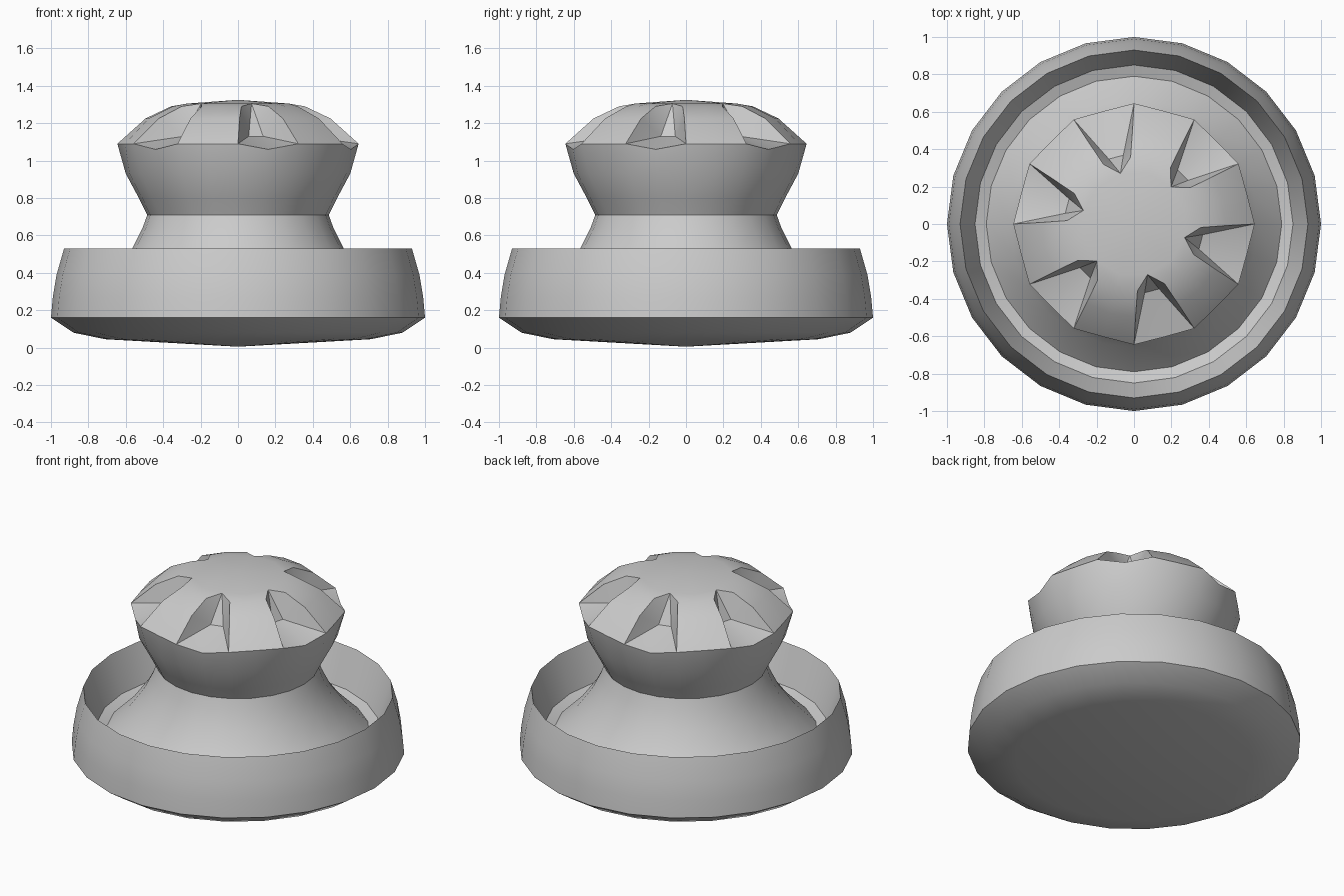
import bpy
import bmesh
from math import sin, cos, radians, hypot, atan2, degrees

if "Cube" in bpy.data.objects:
    bpy.data.objects.remove(bpy.data.objects["Cube"], do_unlink=True)

grey = bpy.data.materials.new("grey")
grey.use_nodes = True
COLOUR = (0.6, 0.6, 0.6, 1)
grey.diffuse_color = COLOUR
grey.node_tree.nodes["Principled BSDF"].inputs["Base Color"].default_value = COLOUR

SIDES = 24
STEP = 360 / SIDES


def polar(r, angle, z):
    a = radians(angle)
    return (r * cos(a), r * sin(a), z)


def finish(bm, name, smooth=30):
    mesh = bpy.data.meshes.new(name)
    bm.to_mesh(mesh)
    bm.free()
    mesh.materials.append(grey)
    obj = bpy.data.objects.new(name, mesh)
    bpy.context.collection.objects.link(obj)
    bpy.ops.object.select_all(action="DESELECT")
    obj.select_set(True)
    bpy.context.view_layer.objects.active = obj
    bpy.ops.object.shade_smooth_by_angle(angle=radians(smooth))
    return obj


def rim_point(i):
    """Twelve-sided cap rim, dipping in the middle of each notch."""
    if i % 2 == 0:
        return polar(0.645, i * STEP, 1.09)
    return polar(0.625, i * STEP, 1.06 if i % 4 == 3 else 1.09)


def lathe(name, profile, rim=False):
    """Spin (radius, z) points listed so the surface faces outwards going up."""
    bm = bmesh.new()
    rings = []
    for r, z in profile:
        if r == 0:
            rings.append([bm.verts.new((0, 0, z))] * SIDES)
        else:
            rings.append([bm.verts.new(polar(r, i * STEP, z)) for i in range(SIDES)])
    if rim:
        rings.append([bm.verts.new(rim_point(i)) for i in range(SIDES)])
    for low, high in zip(rings, rings[1:]):
        for i in range(SIDES):
            j = (i + 1) % SIDES
            bm.faces.new(dict.fromkeys((low[i], low[j], high[j], high[i])))
    return finish(bm, name)


# Underside, outer wall, thin lip and sunken ledge
lathe("base_ring", [(0, 0.005), (0.71, 0.045), (0.88, 0.08), (1, 0.16),
                    (0.99, 0.27), (0.97, 0.39), (0.93, 0.53),
                    (0.85, 0.29), (0.79, 0.27)])

# Flared skirt and waisted neck
lathe("skirt", [(0.79, 0.27), (0.66, 0.4), (0.565, 0.53), (0.51, 0.64), (0.485, 0.71)])
lathe("neck", [(0.485, 0.71), (0.525, 0.79), (0.6, 0.93)], rim=True)

# Domed cap with six scooped notches
bm = bmesh.new()
pole = bm.verts.new((0, 0, 1.325))
rim = [bm.verts.new(rim_point(i)) for i in range(SIDES)]


def local(u, v, z, angle):
    """Point u outwards and v sideways from the notch centre line."""
    return bm.verts.new(polar(hypot(u, v), angle + degrees(atan2(v, u)), z))


notches = []
for k in range(6):
    angle = 45 + 60 * k
    mid = 3 + 4 * k
    tip = local(0.28, 0, 1.305, angle)
    sides, floor = [], []
    for s in (-1, 1):
        sides.append([tip, local(0.35, s * 0.075, 1.29, angle),
                      local(0.48, s * 0.12, 1.225, angle), rim[(mid + s) % SIDES]])
        floor.append(local(0.37, s * 0.04, 1.13, angle))
    notches.append(sides)
    # Walls and floor of the notch
    for side, foot in zip(sides, floor):
        for a, b in zip(side, side[1:]):
            bm.faces.new((a, b, foot))
        bm.faces.new((side[-1], rim[mid], foot))
    bm.faces.new((tip, *floor))
    bm.faces.new((floor[0], rim[mid], floor[1]))

# Raised petals between neighbouring notches
for k in range(6):
    angle = 75 + 60 * k
    spine = [bm.verts.new(polar(r, angle, z))
             for r, z in ((0.28, 1.305), (0.36, 1.29), (0.495, 1.225))]
    spine.append(rim[(5 + 4 * k) % SIDES])
    for edge in (notches[k][1], notches[(k + 1) % 6][0]):
        bm.faces.new((pole, edge[0], spine[0]))
        for n in range(3):
            bm.faces.new((edge[n], edge[n + 1], spine[n + 1], spine[n]))
bmesh.ops.recalc_face_normals(bm, faces=bm.faces)
if pole.normal.z < 0 or pole.link_faces[0].normal.z < 0:
    bmesh.ops.reverse_faces(bm, faces=bm.faces)
finish(bm, "notched_cap")
